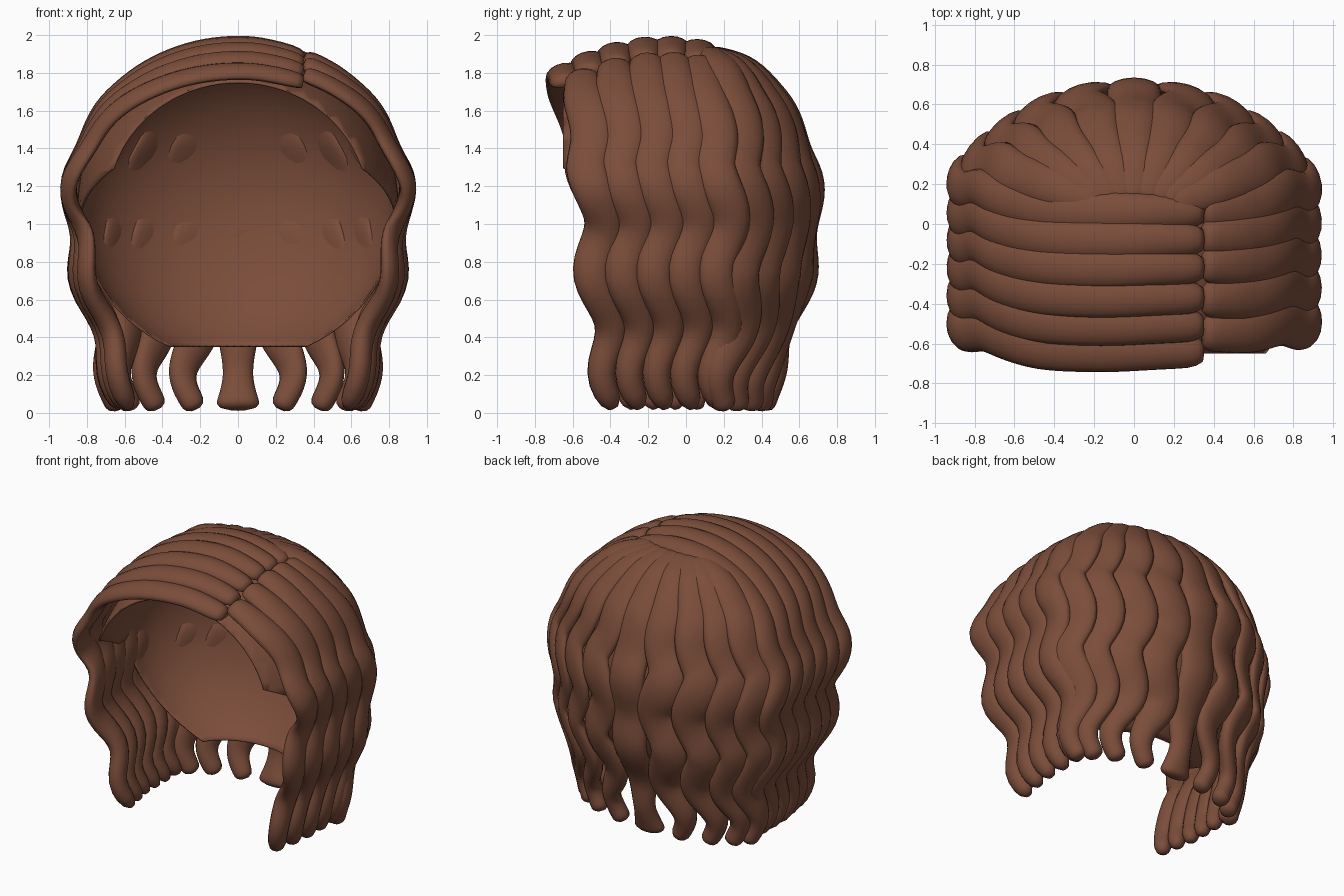
import bpy, bmesh, math
from mathutils import Vector

if "Cube" in bpy.data.objects:
    bpy.data.objects.remove(bpy.data.objects["Cube"])

brown = bpy.data.materials.new("chestnut_brown")
COLOUR = (0.2, 0.075, 0.043, 1)
brown.diffuse_color = COLOUR
brown.use_nodes = True
brown.node_tree.nodes["Principled BSDF"].inputs["Base Color"].default_value = COLOUR

UP = Vector((0, 0, 1))
SIDES, RINGS = 16, 60


def make_object(name, bm):
    bmesh.ops.recalc_face_normals(bm, faces=bm.faces)
    mesh = bpy.data.meshes.new(name)
    bm.to_mesh(mesh)
    bm.free()
    mesh.materials.append(brown)
    for p in mesh.polygons:
        p.use_smooth = True
    obj = bpy.data.objects.new(name, mesh)
    bpy.context.collection.objects.link(obj)
    return obj


def spline(points, u):
    """Catmull-Rom point at u in 0..1; works on numbers and vectors."""
    n = len(points) - 1
    i = min(int(u * n), n - 1)
    t = u * n - i
    a, b, c, d = (points[max(0, min(n, i + k))] for k in (-1, 0, 1, 2))
    return 0.5 * (2 * b + (c - a) * t + (2 * a - 5 * b + 4 * c - d) * t * t
                  + (3 * b - a - 3 * c + d) * t ** 3)


def lock(name, guide, widths, side, follow, wave=0.037):
    """A wavy lock of hair, round outside and flatter inside, swept along guide points."""
    def outward(p):
        return (p - Vector((0, p.y * follow, min(p.z, 1.0)))).normalized()

    path = []
    for r in range(RINGS + 1):
        p = spline(guide, r / RINGS)
        n = outward(p)
        across = UP.cross(n)
        if across.length > 0.01:
            across.normalize()
        fade = max(0, min(1, (1.7 - p.z) / 0.4))
        p = p - across * side * wave * fade * math.cos(math.tau * (p.z - 0.75) / 0.55)
        p += n * 0.022 * fade * math.cos(math.tau * (p.z - 0.7) / 0.5)
        path.append(p)

    bm = bmesh.new()
    rings = []
    for r, p in enumerate(path):
        u = r / RINGS
        t = (path[min(r + 1, RINGS)] - path[max(r - 1, 0)]).normalized()
        n = outward(p)
        n = (n - t * n.dot(t)).normalized()
        b = t.cross(n)
        # rounded ends
        end = min(1, u / 0.06 + 0.25, (1 - u) / 0.05 + 0.1)
        cap = math.sqrt(max(0, 1 - (1 - end) ** 2))
        w = spline(widths, u) * cap
        d = 0.062 * cap
        inner = 0.4 + 0.5 * max(0, min(1, (0.9 - p.z) / 0.4))
        ring = []
        for k in range(SIDES):
            a = math.tau * k / SIDES
            bulge = d * math.sin(a) * (1 if math.sin(a) > 0 else inner)
            ring.append(bm.verts.new(p + b * w * math.cos(a) + n * bulge))
        rings.append(ring)
    for lo, hi in zip(rings, rings[1:]):
        for k in range(SIDES):
            j = (k + 1) % SIDES
            bm.faces.new((lo[k], lo[j], hi[j], hi[k]))
    bm.faces.new(rings[0])
    bm.faces.new(rings[-1])
    return make_object(name, bm)


# Scalp cap: egg-shaped shell, trimmed at the nape, temples and hairline
def trim(bm, faces, point, normal, remove):
    geom = list({g for f in faces for g in (f, *f.edges, *f.verts)})
    bmesh.ops.bisect_plane(bm, geom=geom, plane_co=point, plane_no=normal, clear_outer=remove)


bm = bmesh.new()
bmesh.ops.create_uvsphere(bm, u_segments=64, v_segments=40, radius=1)
for v in bm.verts:
    v.co.x *= 0.85
    v.co.y *= 0.63 if v.co.y > 0 else 1.13
    v.co.z = 1.1 + v.co.z * (0.8 if v.co.z > 0 else 0.85)
trim(bm, bm.faces, (0, 0, 0.35), (0, 0, -1), True)
trim(bm, bm.faces, (0, -0.65, 0), (0, -1, 0), True)
trim(bm, bm.faces, (0, 0, 1), UP, False)
lower = [f for f in bm.faces if f.calc_center_median().z < 1]
trim(bm, lower, (0, 0.12, 0.35), Vector((0, -0.65, -0.2)).normalized(), True)
upper = [f for f in bm.faces if f.calc_center_median().z > 1]
trim(bm, upper, (0, -0.08, 1), Vector((0, -0.3, -0.58)).normalized(), True)
cap = make_object("scalp_cap", bm)
shell = cap.modifiers.new("thickness", "SOLIDIFY")
shell.thickness = 0.01
bpy.context.view_layer.objects.active = cap
cap.select_set(True)
bpy.ops.object.shade_smooth_by_angle()
cap.select_set(False)


# Side locks: sweep from the off-centre parting, over the dome and down
def side_lock(name, side, top_y, mid_y, half_width):
    height = 1.935 - 0.53 * (top_y + 0.12) ** 2 - 1.15
    start = 0.41 * side
    tuck = 0.15 * max(0, -mid_y - 0.2)
    guide = []
    for k in range(7):
        t = start + (math.pi / 2 - start) * k / 6
        s = max(0, math.sin(t))
        guide.append(Vector((side * 0.86 * math.sin(t),
                             top_y + (mid_y - top_y) * s ** 4,
                             1.15 + height * math.cos(t))))
    for x, z, k in ((0.845, 0.9, 0.97), (0.795, 0.62, 0.95), (0.69, 0.32, 0.87), (0.63, 0.03, 0.83)):
        guide.append(Vector((side * (x - tuck), mid_y * k, z)))
    widths = [half_width * k for k in (0.9, 1.15, 1.15, 1.1, 1.05, 0.9, 0.65)]
    lock(name, guide, widths, side, 0.8)


right_rows = ((-0.64, -0.49), (-0.51, -0.35), (-0.37, -0.21),
              (-0.22, -0.07), (-0.08, 0.07), (0.06, 0.22))
left_rows = ((-0.55, -0.48), (-0.38, -0.31), (-0.21, -0.14), (-0.07, 0.03), (0.06, 0.20))
for i, (top, mid) in enumerate(right_rows):
    side_lock(f"right_lock_{i + 1}", -1, top, mid, 0.09)
for i, (top, mid) in enumerate(left_rows):
    side_lock(f"left_lock_{i + 1}", 1, top, mid, 0.1)


# Back locks: fan out from the crown and hang to the nape
fall = ((0.02, 1.89), (0.41, 1.82), (0.73, 1.63), (0.92, 1.40), (0.99, 1.15),
        (0.98, 0.88), (0.89, 0.62), (0.75, 0.36), (0.66, 0.16), (0.63, 0.02))


def back_lock(name, side, x, y, wave=0.04, tip=0.06):
    guide = []
    for k, z in fall:
        hang = 0.2 + 0.8 * k if z > 1.0 else 1 - 0.76 * x * x * (1 - k)
        crown = 0.1 * (1 - k) if z > 1.0 else 0
        guide.append(Vector((side * x * hang, y * k + crown, z)))
    widths = [0.1, 0.11, 0.13, 0.135, 0.135, 0.12, 0.08, tip]
    lock(name, guide, widths, side, 0, wave)


back_lock("back_lock_centre", 1, 0, 0.66, 0, 0.125)
for i, (x, y) in enumerate(((0.25, 0.63), (0.48, 0.55), (0.66, 0.43), (0.79, 0.31))):
    for label, side in (("left", 1), ("right", -1)):
        back_lock(f"back_lock_{label}_{i + 1}", side, x, y)
